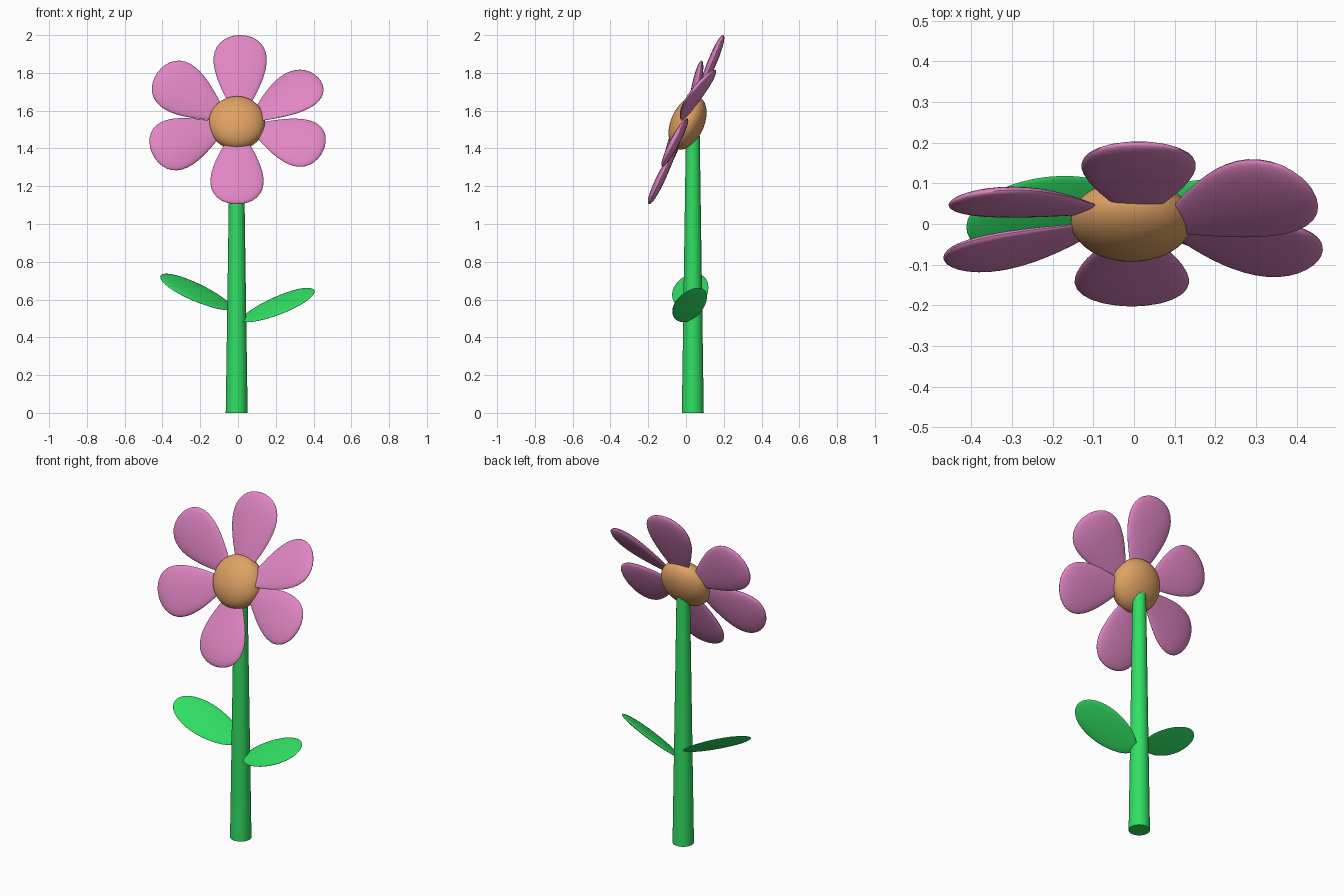
import bpy, bmesh, math
from mathutils import Vector, Matrix

cube = bpy.data.objects.get("Cube")
if cube:
    bpy.data.objects.remove(cube)


def material(name, rgb):
    mat = bpy.data.materials.new(name)
    mat.use_nodes = True
    colour = (*rgb, 1)
    mat.diffuse_color = colour
    mat.node_tree.nodes["Principled BSDF"].inputs["Base Color"].default_value = colour
    return mat


PINK = material("petal pink", (0.75, 0.24, 0.55))
ORANGE = material("centre orange", (0.74, 0.36, 0.127))
GREEN = material("stem green", (0.03, 0.74, 0.127))


def finish(bm, name, mat):
    mesh = bpy.data.meshes.new(name)
    bmesh.ops.recalc_face_normals(bm, faces=bm.faces)
    bm.to_mesh(mesh)
    bm.free()
    mesh.materials.append(mat)
    obj = bpy.data.objects.new(name, mesh)
    bpy.context.collection.objects.link(obj)
    bpy.ops.object.select_all(action="DESELECT")
    obj.select_set(True)
    bpy.context.view_layer.objects.active = obj
    bpy.ops.object.shade_smooth_by_angle(angle=math.radians(40))
    return obj


def blade(name, mat, root, tip, side, half_width, half_thick, taper):
    """Flattened teardrop from root to tip, widened along side."""
    root, tip = Vector(root), Vector(tip)
    half = (tip - root) / 2
    along = half.normalized()
    across = Vector(side)
    across = (across - along * across.dot(along)).normalized()
    normal = along.cross(across)
    peak = max(math.sqrt(1 - (i / 50) ** 2) * (1 + taper * i / 50) for i in range(50))
    bm = bmesh.new()
    bmesh.ops.create_uvsphere(bm, u_segments=32, v_segments=20, radius=1)
    for v in bm.verts:
        x, y, s = v.co
        swell = (1 + taper * s) / peak
        v.co = ((root + tip) / 2 + half * s + across * (x * half_width * swell)
                + normal * (y * half_thick * swell))
    return finish(bm, name, mat)


# Stem, tapering upwards into the flower head
bm = bmesh.new()
bmesh.ops.create_cone(bm, cap_ends=True, segments=32, radius1=0.058, radius2=0.036,
                      depth=1.52, matrix=Matrix.Translation((-0.007, 0.036, 0.76)))
finish(bm, "stem", GREEN)

# Flower centre, a flattened ball leaning back
bm = bmesh.new()
bmesh.ops.create_uvsphere(bm, u_segments=40, v_segments=24, radius=1)
bm.transform(Matrix.Translation((-0.006, 0.008, 1.535))
             @ Matrix.Rotation(math.radians(66), 4, "X")
             @ Matrix.Diagonal((0.15, 0.15, 0.088, 1)))
finish(bm, "flower_centre", ORANGE)

# Petals: name, root, tip, width direction
petals = [
    ("top_petal", (0.01, 0.02, 1.57), (0.012, 0.198, 2.0), (1, 0, 0)),
    ("bottom_petal", (-0.004, -0.01, 1.5), (-0.006, -0.198, 1.105), (1, 0, 0)),
    ("upper_left_petal", (0.07, -0.01, 1.55), (0.425, 0.1, 1.775), (-0.14, 0.16, 0.16)),
    ("upper_right_petal", (-0.07, 0.03, 1.56), (-0.428, 0.065, 1.8), (0.16, 0.05, 0.21)),
    ("lower_left_petal", (0.07, 0, 1.515), (0.452, -0.09, 1.39), (0.06, 0.12, 0.24)),
    ("lower_right_petal", (-0.07, 0, 1.52), (-0.455, -0.1, 1.375), (0.07, 0.085, 0.25)),
]
for name, root, tip, side in petals:
    blade(name, PINK, root, tip, side, 0.141, 0.024, 0.55)

# Leaves
blade("left_leaf", GREEN, (0.02, 0.025, 0.49), (0.405, 0.015, 0.648),
      (0, 0.18, 0.1), 0.103, 0.013, 0.1)
blade("right_leaf", GREEN, (-0.03, 0.055, 0.555), (-0.412, -0.005, 0.722),
      (0, 0.18, 0.1), 0.103, 0.013, 0.1)
